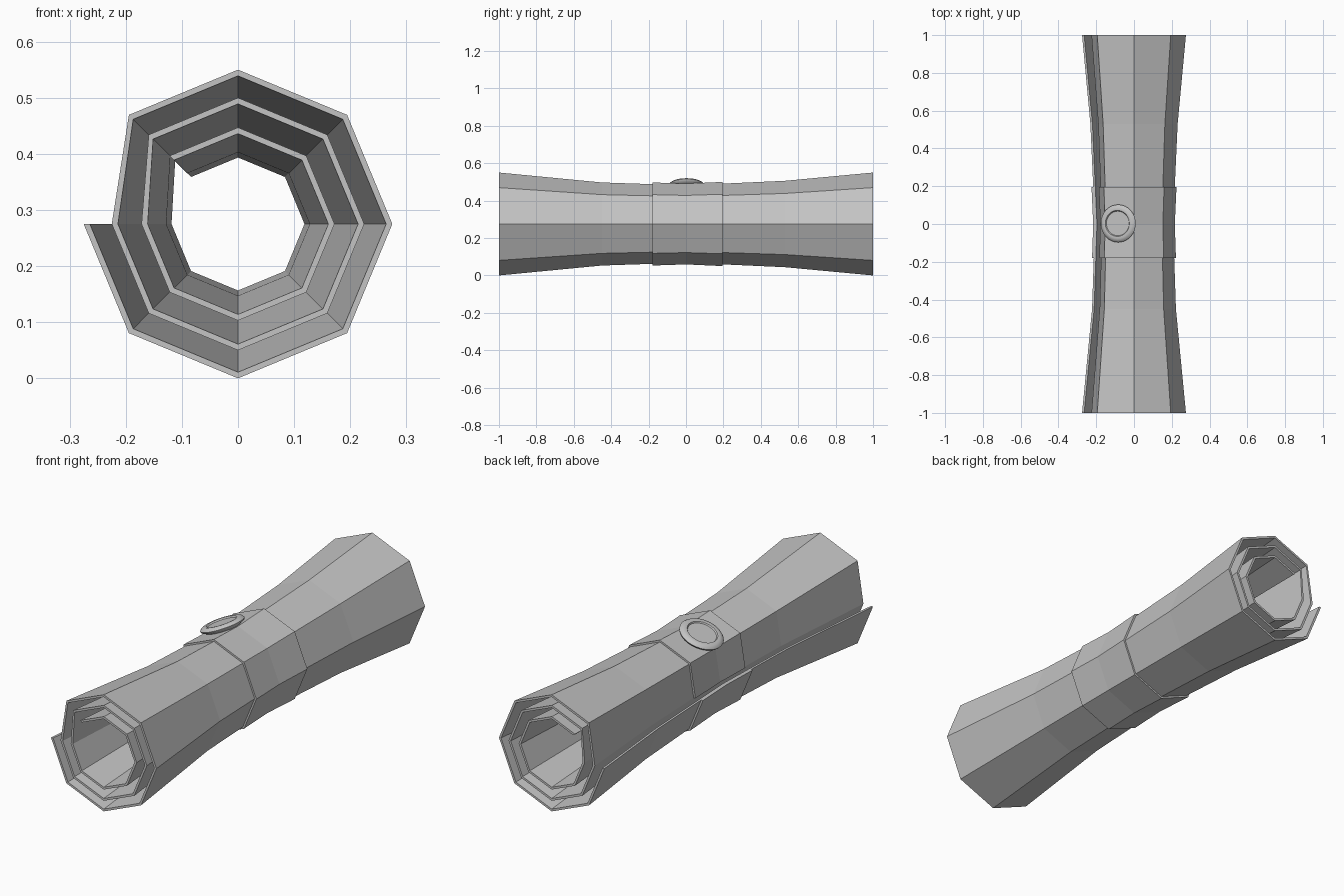
import bpy, bmesh, math
from mathutils import Matrix

cube = bpy.data.objects.get("Cube")
if cube:
    bpy.data.objects.remove(cube, do_unlink=True)

CENTRE_Z = 0.275
END_RADIUS = 0.275

grey = bpy.data.materials.new("plain_grey")
grey.use_nodes = True
colour = (0.55, 0.55, 0.55, 1)
grey.diffuse_color = colour
grey.node_tree.nodes["Principled BSDF"].inputs["Base Color"].default_value = colour


def finish(bm, name):
    bmesh.ops.recalc_face_normals(bm, faces=bm.faces[:])
    mesh = bpy.data.meshes.new(name)
    bm.to_mesh(mesh)
    bm.free()
    mesh.materials.append(grey)
    obj = bpy.data.objects.new(name, mesh)
    bpy.context.collection.objects.link(obj)
    return obj


def rolled_sheet(name, turns, stations, thickness, lift=0.0):
    """Loft an octagonal spiral strip along y; turns holds a radius per corner."""
    bm = bmesh.new()
    n = len(turns)
    loops = []
    for y, outer in stations:
        scale = outer / END_RADIUS
        loop = []
        for inset in (0, thickness):
            for i, radius in enumerate(turns):
                a = math.pi + i * math.pi / 4
                r = radius * scale + lift - inset
                loop.append(bm.verts.new((r * math.cos(a), y, CENTRE_Z + r * math.sin(a))))
        loops.append(loop[:n] + loop[n:][::-1])
    # long faces
    for a, b in zip(loops, loops[1:]):
        for i in range(2 * n):
            j = (i + 1) % (2 * n)
            bm.faces.new((a[i], a[j], b[j], b[i]))
    # rims at both ends
    for loop in (loops[0], loops[-1]):
        for i in range(n - 1):
            bm.faces.new((loop[i], loop[i + 1], loop[-2 - i], loop[-1 - i]))
    return finish(bm, name)


# Scroll: three turns, waisted in the middle
layers = [0.275] * 8 + [0.225] * 8 + [0.172] * 8
waist = [(-1, 0.275), (-0.45, 0.222), (0, 0.207), (0.53, 0.231), (1, 0.275)]
rolled_sheet("scroll", layers, waist, 0.011)

# Band around the outer turn
rolled_sheet("band", layers[:9], [(-0.18, 0.213), (0, 0.207), (0.195, 0.216)], 0.013, 0.009)

# Round seal on the upper face beside the ridge
profile = [(0, 0), (0.075, 0), (0.097, 0.012), (0.1, 0.019), (0.093, 0.027),
           (0.08, 0.032), (0.069, 0.031), (0.065, 0.025), (0, 0.025)]
bm = bmesh.new()
points = [bm.verts.new((r, 0, h)) for r, h in profile]
edges = [bm.edges.new(pair) for pair in zip(points, points[1:])]
bmesh.ops.spin(bm, geom=points + edges, cent=(0, 0, 0), axis=(0, 0, 1),
               angle=math.tau, steps=32, use_duplicate=False)
bmesh.ops.remove_doubles(bm, verts=bm.verts[:], dist=0.0005)
tilt = math.radians(22.5)
apothem = 0.216 * math.cos(tilt)
place = Matrix.Translation((-apothem * math.sin(tilt), 0.003, CENTRE_Z + apothem * math.cos(tilt)))
bm.transform(place @ Matrix.Rotation(-tilt, 4, "Y"))
seal = finish(bm, "seal")
bpy.context.view_layer.objects.active = seal
seal.select_set(True)
bpy.ops.object.shade_smooth_by_angle(angle=math.radians(40))
